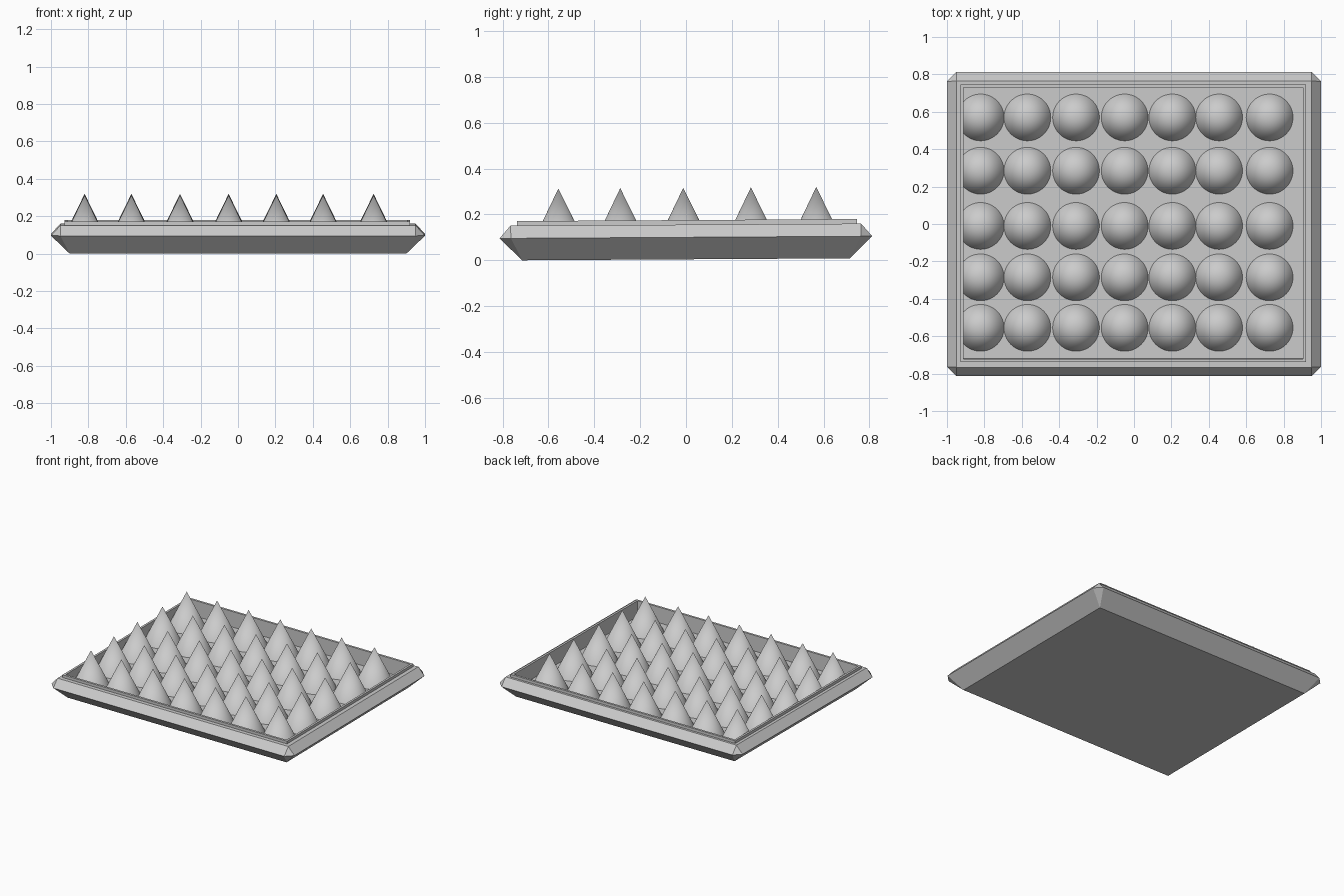
import bpy, bmesh
from mathutils import Matrix

if "Cube" in bpy.data.objects:
    bpy.data.objects.remove(bpy.data.objects["Cube"])

# the whole model leans very slightly towards the front
TILT = Matrix.Translation((0, 0, 0.0045)) @ Matrix.Rotation(0.006, 4, 'X')


def make_object(name, bm):
    bmesh.ops.transform(bm, matrix=TILT, verts=bm.verts)
    bmesh.ops.recalc_face_normals(bm, faces=bm.faces)
    mesh = bpy.data.meshes.new(name)
    bm.to_mesh(mesh)
    bm.free()
    obj = bpy.data.objects.new(name, mesh)
    bpy.context.collection.objects.link(obj)
    return obj


def ring(bm, x, y, z, cut=0.0, cx=0.0, cy=0.0):
    """Rectangle with cut corners; cut = 0 gives doubled corner points."""
    a, b = x - cut, y - cut
    pts = [(x, -b), (x, b), (a, y), (-a, y), (-x, b), (-x, -b), (-a, -y), (a, -y)]
    return [bm.verts.new((cx + px, cy + py, z)) for px, py in pts]


# tray: bevelled body, raised lip and sunken floor
FLOOR = 0.055
bm = bmesh.new()
off = dict(cx=-0.004, cy=0.006)
rings = [
    ring(bm, 0.90, 0.715, 0.0),
    ring(bm, 1.00, 0.813, 0.096, cut=0.05),
    ring(bm, 0.95, 0.765, 0.151),
    ring(bm, 0.924, 0.742, 0.151, **off),
    ring(bm, 0.924, 0.742, 0.171, **off),
    ring(bm, 0.908, 0.726, 0.171, **off),
    ring(bm, 0.908, 0.726, FLOOR, **off),
]
for lower, upper in zip(rings, rings[1:]):
    for i in range(8):
        j = (i + 1) % 8
        bm.faces.new((lower[i], lower[j], upper[j], upper[i]))
bm.faces.new(rings[0])
bm.faces.new(rings[-1])
bmesh.ops.remove_doubles(bm, verts=bm.verts, dist=1e-5)
make_object("tray", bm)

# spikes: slightly uneven grid of cones standing on the floor
COLUMNS = [-0.82, -0.57, -0.31, -0.05, 0.205, 0.455, 0.725]
ROWS = [-0.555, -0.285, -0.01, 0.285, 0.57]
TIP = 0.312
bm = bmesh.new()
for x in COLUMNS:
    for y in ROWS:
        bmesh.ops.create_cone(
            bm, cap_ends=True, segments=48, radius1=0.125, radius2=0,
            depth=TIP - FLOOR,
            matrix=Matrix.Translation((x, y, (TIP + FLOOR) / 2)))
spikes = make_object("spikes", bm)
bpy.context.view_layer.objects.active = spikes
spikes.select_set(True)
bpy.ops.object.shade_smooth_by_angle()
